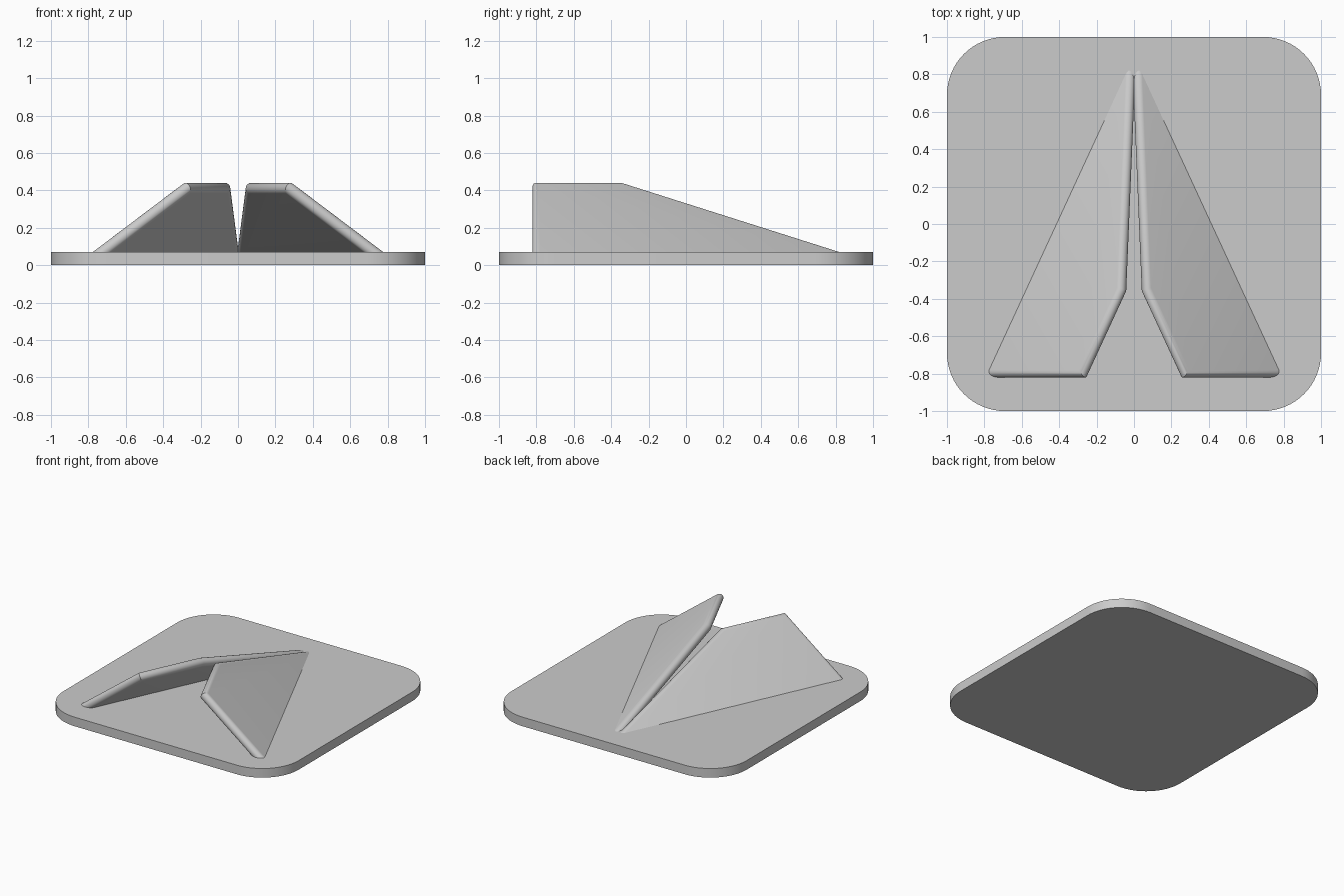
import bpy, bmesh, math
from mathutils import Vector

old = bpy.data.objects.get("Cube")
if old:
    bpy.data.objects.remove(old, do_unlink=True)

grey = bpy.data.materials.new("light_grey")
grey.use_nodes = True
grey.diffuse_color = (0.6, 0.6, 0.6, 1)
grey.node_tree.nodes["Principled BSDF"].inputs["Base Color"].default_value = (0.6, 0.6, 0.6, 1)


def finish(bm, name):
    """Turn a bmesh into a named, smooth-shaded object."""
    bmesh.ops.recalc_face_normals(bm, faces=bm.faces)
    mesh = bpy.data.meshes.new(name)
    bm.to_mesh(mesh)
    bm.free()
    mesh.materials.append(grey)
    obj = bpy.data.objects.new(name, mesh)
    bpy.context.collection.objects.link(obj)
    bpy.ops.object.select_all(action='DESELECT')
    obj.select_set(True)
    bpy.context.view_layer.objects.active = obj
    bpy.ops.object.shade_smooth_by_angle(angle=math.radians(30))
    return obj


# Base: square slab with rounded corners
BASE_H = 0.07
bm = bmesh.new()
bmesh.ops.create_cube(bm, size=1)
for v in bm.verts:
    v.co = (v.co.x * 2, v.co.y * 2, (v.co.z + 0.5) * BASE_H)
uprights = [e for e in bm.edges if abs(e.verts[0].co.z - e.verts[1].co.z) > 0.01]
bmesh.ops.bevel(bm, geom=uprights, offset=0.31, segments=16, profile=0.5, affect='EDGES')
finish(bm, "base_slab")

# Wings: leaning plates with a fully rounded rim, sunk into the base
R = 0.032                 # half the plate thickness
SLOPE, SWEEP = 0.755, 0.462
normal = Vector((SLOPE, SLOPE * SWEEP, 1)).normalized()


def on_wing(y, z):
    """Point of the wing's middle plane at a given depth and height."""
    foot = 0.04 - SWEEP * (y - 0.81)
    return Vector((foot - (z - BASE_H + R / normal.z) / SLOPE, y, z))


outline = [on_wing(1.25, -0.1), on_wing(-0.35, 0.408),
           on_wing(-0.788, 0.408), on_wing(-0.788, -0.1)]
count = len(outline)
middle = sum(outline, Vector()) / count

# Outward direction of each side, then the mitre of each corner
sides = []
for i, p in enumerate(outline):
    q = outline[(i + 1) % count]
    out = (q - p).cross(normal).normalized()
    sides.append(out if out.dot(p - middle) > 0 else -out)
mitres = [(sides[i - 1] + sides[i]) / (1 + sides[i - 1].dot(sides[i])) for i in range(count)]

# Loft the outline around a half circle to round the rim
bm = bmesh.new()
STEPS = 12
rings = []
for s in range(STEPS + 1):
    a = math.pi * (s / STEPS - 0.5)
    rings.append([bm.verts.new(p + m * R * math.cos(a) + normal * R * math.sin(a))
                  for p, m in zip(outline, mitres)])
for low, high in zip(rings, rings[1:]):
    for i in range(count):
        j = (i + 1) % count
        bm.faces.new((low[i], low[j], high[j], high[i]))
bm.faces.new(rings[0])
bm.faces.new(rings[-1])

# Trim the foot inside the slab
bmesh.ops.bisect_plane(bm, geom=bm.verts[:] + bm.edges[:] + bm.faces[:],
                       plane_co=(0, 0, BASE_H / 2), plane_no=(0, 0, 1), clear_inner=True)
bmesh.ops.holes_fill(bm, edges=[e for e in bm.edges if e.is_boundary], sides=0)
wings = finish(bm, "folded_wings")
mirror = wings.modifiers.new("Mirror", 'MIRROR')
mirror.use_axis[0] = True
mirror.use_mirror_merge = False
